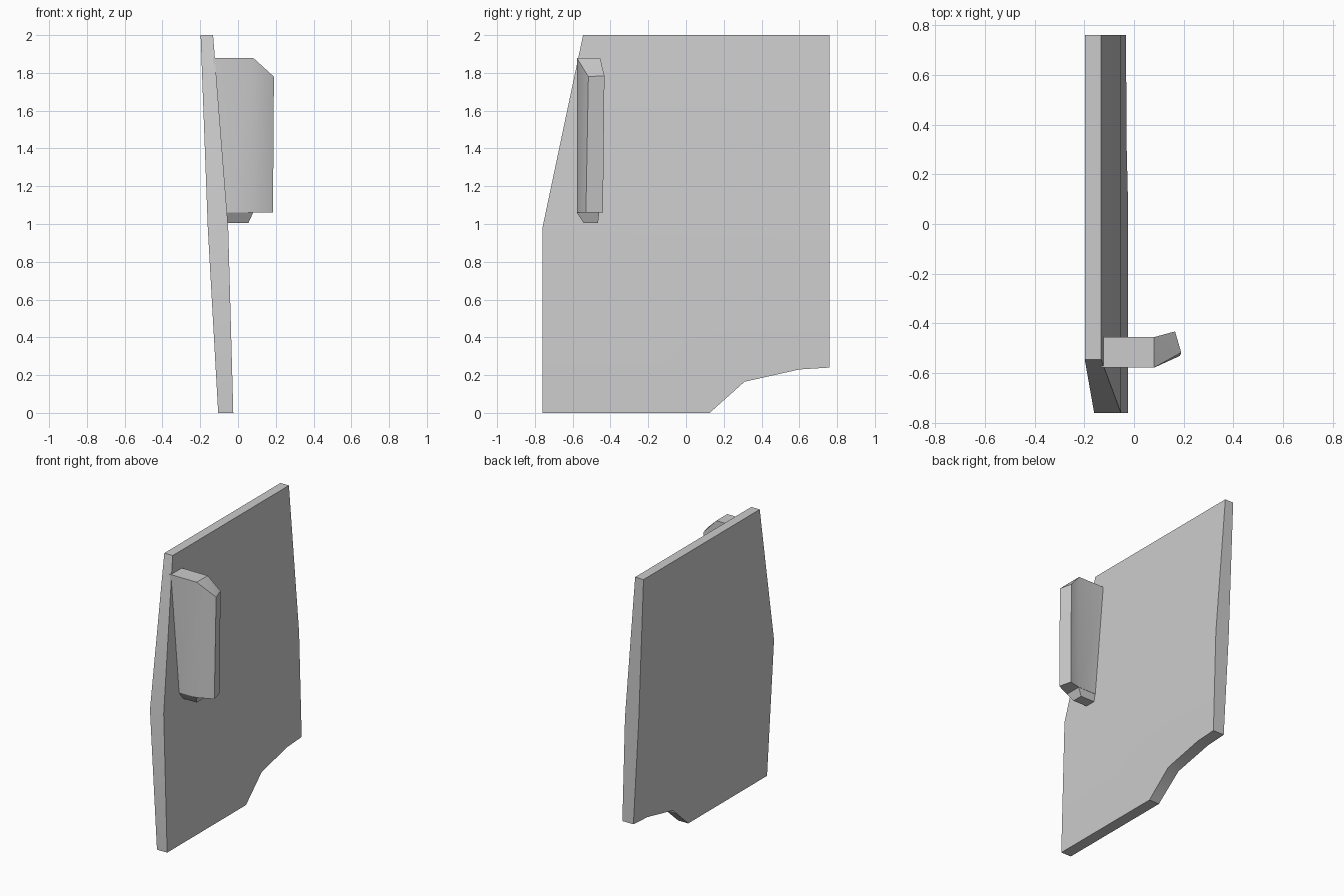
import bpy
import bmesh

if "Cube" in bpy.data.objects:
    bpy.data.objects.remove(bpy.data.objects["Cube"], do_unlink=True)

grey = bpy.data.materials.new("plain grey")
grey.use_nodes = True
colour = (0.6, 0.6, 0.6, 1)
grey.diffuse_color = colour
grey.node_tree.nodes["Principled BSDF"].inputs["Base Color"].default_value = colour

BEND = 0.98  # height of the fold across the panel


def finish(name, bm):
    bmesh.ops.recalc_face_normals(bm, faces=bm.faces[:])
    mesh = bpy.data.meshes.new(name)
    bm.to_mesh(mesh)
    bm.free()
    mesh.materials.append(grey)
    obj = bpy.data.objects.new(name, mesh)
    bpy.context.collection.objects.link(obj)
    bpy.ops.object.select_all(action="DESELECT")
    obj.select_set(True)
    bpy.context.view_layer.objects.active = obj
    bpy.ops.object.shade_smooth_by_angle(angle=0.56)
    return obj


def loft(bm, lower, upper):
    """Closed solid between two rings of equal length."""
    a = [bm.verts.new(p) for p in lower]
    b = [bm.verts.new(p) for p in upper]
    bm.faces.new(a)
    bm.faces.new(b)
    for i in range(len(a)):
        j = (i + 1) % len(a)
        bm.faces.new((a[i], a[j], b[j], b[i]))


def skin_x(z, bottom, fold, top):
    """Sideways position of a folded panel skin at height z."""
    if z < BEND:
        return bottom + (fold - bottom) * z / BEND
    return fold + (top - fold) * (z - BEND) / (2 - BEND)


def inner_x(z):
    return skin_x(z, -0.025, -0.052, -0.132)


def outer_x(z):
    return skin_x(z, -0.105, -0.16, -0.198)


# Folded panel with a cut-away lower rear corner
outline = [(-0.76, 0), (0.125, 0), (0.31, 0.165), (0.6, 0.23), (0.76, 0.24),
           (0.76, BEND), (0.76, 2), (-0.545, 2), (-0.76, BEND)]
bm = bmesh.new()
loft(bm, [(outer_x(z), y, z) for y, z in outline],
     [(inner_x(z), y, z) for y, z in outline])
fold_edges = [v for v in bm.verts if abs(v.co.z - BEND) < 0.001]
for skin in (outer_x, inner_x):
    pair = [v for v in fold_edges if abs(v.co.x - skin(BEND)) < 0.001]
    bmesh.ops.connect_verts(bm, verts=pair)
finish("panel", bm)

# Bent grip blade with a sloping top corner
low, high = 1.06, 1.88
sunk = 0.01
bm = bmesh.new()
base = [(inner_x(low) - sunk, -0.578, low), (0.08, -0.578, low),
        (0.185, -0.53, low), (0.163, -0.44, low),
        (0.08, -0.458, low), (inner_x(low) - sunk, -0.458, low)]
crown = [(inner_x(high) - sunk, -0.578, high), (0.08, -0.578, high),
         (0.19, -0.517, 1.78), (0.165, -0.432, 1.785),
         (0.08, -0.455, high), (inner_x(high) - sunk, -0.455, high)]
loft(bm, base, crown)
bmesh.ops.triangulate(bm, faces=[f for f in bm.faces if len(f.verts) > 4])
finish("grip", bm)

# Tapered foot under the grip
bm = bmesh.new()
foot = 1.005
loft(bm, [(inner_x(foot) - sunk, -0.542, foot), (0.055, -0.542, foot),
          (0.055, -0.466, foot), (inner_x(foot) - sunk, -0.466, foot)],
     [(inner_x(low) - sunk, -0.578, low), (0.08, -0.578, low),
      (0.08, -0.46, low), (inner_x(low) - sunk, -0.46, low)])
finish("grip_foot", bm)
